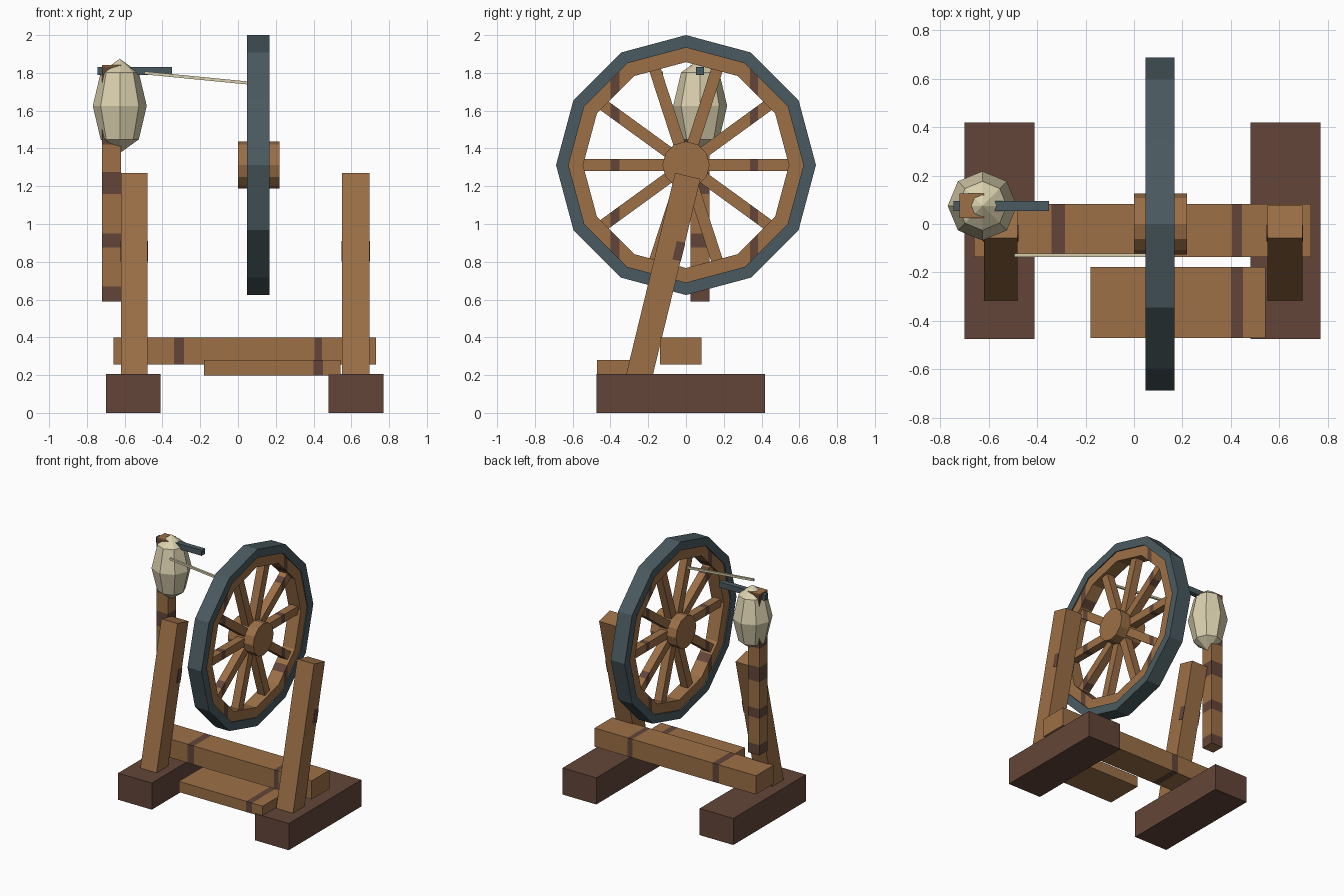
import bpy, bmesh, math
from mathutils import Vector, Matrix

if "Cube" in bpy.data.objects:
    bpy.data.objects.remove(bpy.data.objects["Cube"])


def srgb(r, g, b):
    def lin(v):
        v /= 255
        return v / 12.92 if v <= 0.04045 else ((v + 0.055) / 1.055) ** 2.4
    return (lin(r), lin(g), lin(b), 1)


def material(name, *rgb):
    m = bpy.data.materials.new(name)
    m.diffuse_color = srgb(*rgb)
    m.use_nodes = True
    m.node_tree.nodes["Principled BSDF"].inputs["Base Color"].default_value = m.diffuse_color
    return m


WOOD = material("warm wood", 156, 112, 71)
DARK = material("dark wood", 99, 69, 56)
STEEL = material("blue steel", 74, 90, 96)
WOOL = material("cream wool", 218, 208, 174)


def finish(name, bm, mat, bands=None, axis=2, extra=None):
    """Cut the mesh at band edges and colour the faces inside them dark."""
    a = Vector((0, 0, 0))
    a[axis] = 1
    for cut in [v for b in bands or [] for v in b]:
        bmesh.ops.bisect_plane(bm, geom=bm.verts[:] + bm.edges[:] + bm.faces[:],
                               plane_co=a * cut, plane_no=a, dist=1e-5)
    bmesh.ops.recalc_face_normals(bm, faces=bm.faces[:])
    for f in bm.faces:
        c = f.calc_center_median()
        if any(lo < c[axis] < hi for lo, hi in bands or []) and (extra is None or extra(c)):
            f.material_index = 1
    me = bpy.data.meshes.new(name)
    bm.to_mesh(me)
    bm.free()
    me.materials.append(mat)
    if bands:
        me.materials.append(DARK)
    ob = bpy.data.objects.new(name, me)
    bpy.context.collection.objects.link(ob)
    return ob


def box(name, x, y, z, mat, bands=None, axis=2, turn=None, extra=None):
    """Box from (min, max) spans, optionally transformed by a matrix."""
    bm = bmesh.new()
    bmesh.ops.create_cube(bm, size=1)
    for v in bm.verts:
        v.co = Vector([s[0] + (c + 0.5) * (s[1] - s[0]) for s, c in zip((x, y, z), v.co)])
    if turn is not None:
        bm.transform(turn)
    return finish(name, bm, mat, bands, axis, extra)


def ring(name, outer, inner, x0, x1, mat, bands=None):
    """Twelve-sided ring around the wheel axle (x direction)."""
    bm = bmesh.new()
    n = 12
    loops = []
    for i in range(n):
        a = 2 * math.pi * i / n
        loops.append([bm.verts.new((x, r * math.cos(a), CZ + r * math.sin(a)))
                      for x, r in ((x0, outer), (x1, outer), (x1, inner), (x0, inner))])
    for i in range(n):
        p, q = loops[i], loops[(i + 1) % n]
        for k in range(4):
            bm.faces.new((p[k], p[(k + 1) % 4], q[(k + 1) % 4], q[k]))
    return finish(name, bm, mat, bands, 1)


CZ, CX = 1.312, 0.108          # wheel centre

# Feet
box("left_foot", (-0.70, -0.41), (-0.475, 0.418), (0, 0.207), DARK)
box("right_foot", (0.48, 0.77), (-0.475, 0.418), (0, 0.207), DARK)

# Leaning posts, each with a knot on the back edge
lean = Matrix.Translation((0, -0.245, 0.207)) @ Matrix.Rotation(-math.atan(0.243), 4, 'X')
for side, x in (("left", (-0.62, -0.48)), ("right", (0.55, 0.695))):
    box(side + "_post", x, (-0.069, 0.069), (-0.06, 1.078), WOOD, turn=lean)
    for face in (x[0] - 0.003, x[1] - 0.001):
        box(side + "_post_knot", (face, face + 0.004), (0.025, 0.071), (0.63, 0.73), DARK, turn=lean)

# Cross beam and treadle board
box("cross_beam", (-0.66, 0.73), (-0.137, 0.082), (0.255, 0.40), WOOD,
    [(-0.34, -0.285), (0.405, 0.445)], 0)
box("treadle", (-0.18, 0.542), (-0.47, -0.177), (0.197, 0.28), WOOD, [(0.40, 0.45)], 0)

# Wheel: steel tyre, wooden rim, spokes and hub
KNOTS = [(-0.40, -0.352), (0.338, 0.382)]
ring("wheel_tyre", 0.688, 0.622, 0.047, 0.167, STEEL)
ring("wheel_rim", 0.626, 0.545, 0.056, 0.159, WOOD, KNOTS)
for i in range(10):
    turn = Matrix.Translation((CX, 0, CZ)) @ Matrix.Rotation(i * math.pi / 5, 4, 'X')
    box("wheel_spoke", (-0.031, 0.031), (0.08, 0.57), (-0.031, 0.031), WOOD, KNOTS, 1, turn)
bm = bmesh.new()
bmesh.ops.create_cone(bm, cap_ends=True, segments=12, radius1=0.125, radius2=0.125, depth=0.22)
bm.transform(Matrix.Translation((0.109, 0, CZ)) @ Matrix.Rotation(math.pi / 2, 4, 'Y'))
finish("wheel_hub", bm, WOOD)

# Distaff pole with dark bands
box("distaff_pole", (-0.72, -0.62), (0.025, 0.125), (0.59, 1.842), WOOD,
    [(0.59, 0.67), (0.875, 0.95), (1.16, 1.275), (1.42, 1.48), (1.78, 1.835)], 2)

# Wool bundle
bm = bmesh.new()
bmesh.ops.create_uvsphere(bm, u_segments=8, v_segments=4, radius=1)
bm.transform(Matrix.Translation((-0.626, 0.075, 1.625)) @ Matrix.Diagonal((0.143, 0.143, 0.25, 1)))
finish("wool_bundle", bm, WOOL)

# Spindle bar
box("spindle", (-0.745, -0.35), (0.053, 0.095), (1.79, 1.832), STEEL)

# Yarn running to the wheel
a, b = Vector((-0.495, -0.129, 1.80)), Vector((0.11, -0.129, 1.741))
turn = Matrix.Translation(a) @ (b - a).to_track_quat('Z', 'Y').to_matrix().to_4x4()
box("yarn", (-0.008, 0.008), (-0.008, 0.008), (0, (b - a).length), WOOL, turn=turn)
